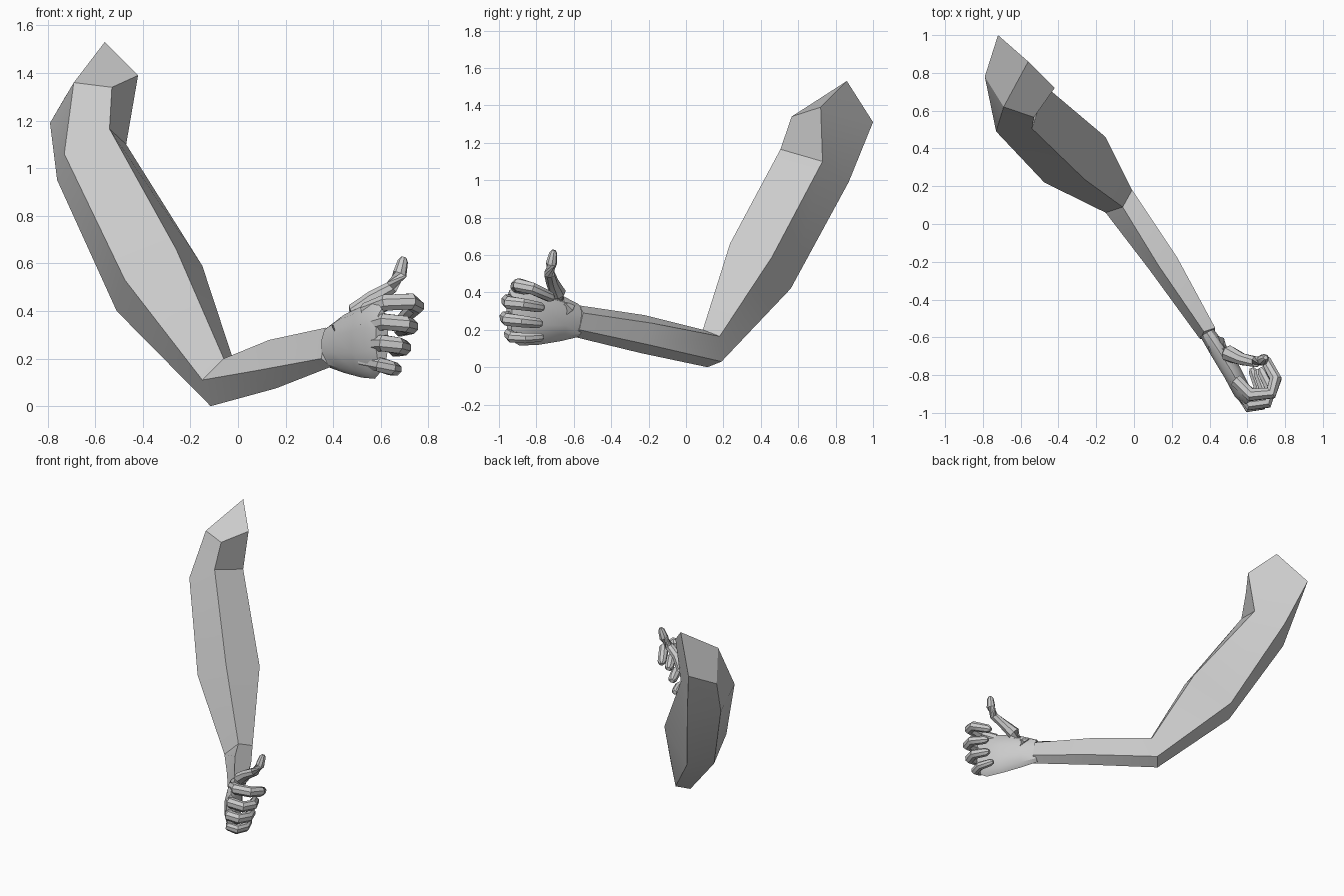
import bpy, bmesh, math
from mathutils import Vector

if "Cube" in bpy.data.objects:
    bpy.data.objects.remove(bpy.data.objects["Cube"])


def finish(name, bm, angle):
    bmesh.ops.recalc_face_normals(bm, faces=bm.faces)
    mesh = bpy.data.meshes.new(name)
    bm.to_mesh(mesh)
    bm.free()
    ob = bpy.data.objects.new(name, mesh)
    bpy.context.collection.objects.link(ob)
    bpy.ops.object.select_all(action='DESELECT')
    ob.select_set(True)
    bpy.context.view_layer.objects.active = ob
    bpy.ops.object.shade_smooth_by_angle(angle=math.radians(angle))
    return ob


def loft(bm, rings, cap_start=True, cap_end=True):
    vr = [[bm.verts.new(p) for p in r] for r in rings]
    n = len(vr[0])
    for a, b in zip(vr, vr[1:]):
        for i in range(n):
            j = (i + 1) % n
            bm.faces.new((a[i], a[j], b[j], b[i]))
    if cap_start:
        bm.faces.new(vr[0])
    if cap_end:
        bm.faces.new(vr[-1])
    return vr


def oval(c, u, v, ru, rv, n):
    c = Vector(c)
    return [c + u * ru * math.cos(2 * math.pi * (i + .5) / n)
            + v * rv * math.sin(2 * math.pi * (i + .5) / n) for i in range(n)]


def tube(name, pts, radii, n=8):
    # finger: sections follow the bisected path direction, with a rounded tip
    pts = [Vector(p) for p in pts]
    tip = (pts[-1] - pts[-2]).normalized()
    pts.append(pts[-1] + tip * radii[-1] * .75)
    radii = radii + [radii[-1] * .5]
    rings = []
    for i, p in enumerate(pts):
        a = (p - pts[i - 1]).normalized() if i else Vector()
        b = (pts[i + 1] - p).normalized() if i < len(pts) - 1 else Vector()
        t = (a + b).normalized()
        side = Vector((.5, -.87, 0)) if abs(t.z) > .7 else Vector((0, 0, 1))
        u = (side - t * side.dot(t)).normalized()
        rings.append(oval(p, u, t.cross(u), radii[i], radii[i], n))
    bm = bmesh.new()
    loft(bm, rings)
    return finish(name, bm, 35)


# Arm: five-sided sections from shoulder to wrist
sections = [
    [(-.69, .62, 1.36), (-.53, .565, 1.34), (-.42, .72, 1.39), (-.72, 1.0, 1.31), (-.79, .78, 1.19)],
    [(-.73, .49, 1.06), (-.54, .505, 1.165), (-.47, .73, 1.10), (-.62, .87, .99), (-.76, .69, .95)],
    [(-.475, .22, .53), (-.26, .235, .66), (-.15, .46, .59), (-.40, .56, .42), (-.51, .41, .40)],
    [(-.15, .06, .11), (-.06, .09, .20), (-.01, .18, .165), (-.05, .19, .03), (-.115, .115, 0)],
    [(.08, -.24, .15), (.13, -.22, .278), (.23, -.18, .235), (.21, -.2, .12), (.16, -.24, .075)],
    [(.35, -.61, .20), (.37, -.57, .33), (.43, -.55, .29), (.43, -.57, .20), (.39, -.61, .165)],
]
bm = bmesh.new()
rings = loft(bm, sections, cap_start=False)
E, F, B, C, D = rings[0]
A = bm.verts.new((-.56, .86, 1.53))
for f in ((A, E, F, B), (A, C, D, E), (A, B, C)):
    bm.faces.new(f)
finish("arm", bm, 25)

# Palm: oval sections, flat across the hand
N, UP = Vector((.87, .5, 0)), Vector((0, 0, 1))
palm = [((.385, -.575, .25), .042, .088), ((.445, -.665, .262), .05, .122),
        ((.52, -.785, .27), .052, .15), ((.575, -.89, .28), .05, .165),
        ((.605, -.945, .28), .03, .13)]
bm = bmesh.new()
loft(bm, [oval(c, N, UP, t, h, 10) for c, t, h in palm])
finish("palm", bm, 35)

# Fingers: knuckle, two joints, tip
fingers = {
    "index_finger": [(.54, -.83, .40), (.62, -.905, .435), (.725, -.895, .44), (.75, -.82, .42), (.70, -.725, .375)],
    "middle_finger": [(.54, -.85, .33), (.615, -.955, .355), (.70, -.945, .345), (.725, -.87, .335), (.68, -.78, .32)],
    "ring_finger": [(.54, -.85, .26), (.61, -.965, .265), (.67, -.955, .255), (.695, -.88, .245), (.66, -.79, .235)],
    "little_finger": [(.53, -.83, .19), (.595, -.945, .175), (.64, -.93, .16), (.66, -.86, .155), (.63, -.78, .16)],
}
for name, path in fingers.items():
    r = .031 if name == "little_finger" else .036
    tube(name, path, [r, r * 1.02, r, r * .95, r * .8])

# Thumb
tube("thumb", [(.44, -.645, .31), (.50, -.685, .395), (.57, -.715, .455),
               (.645, -.73, .50), (.68, -.72, .555), (.693, -.71, .61)],
     [.055, .045, .034, .03, .03, .022])
